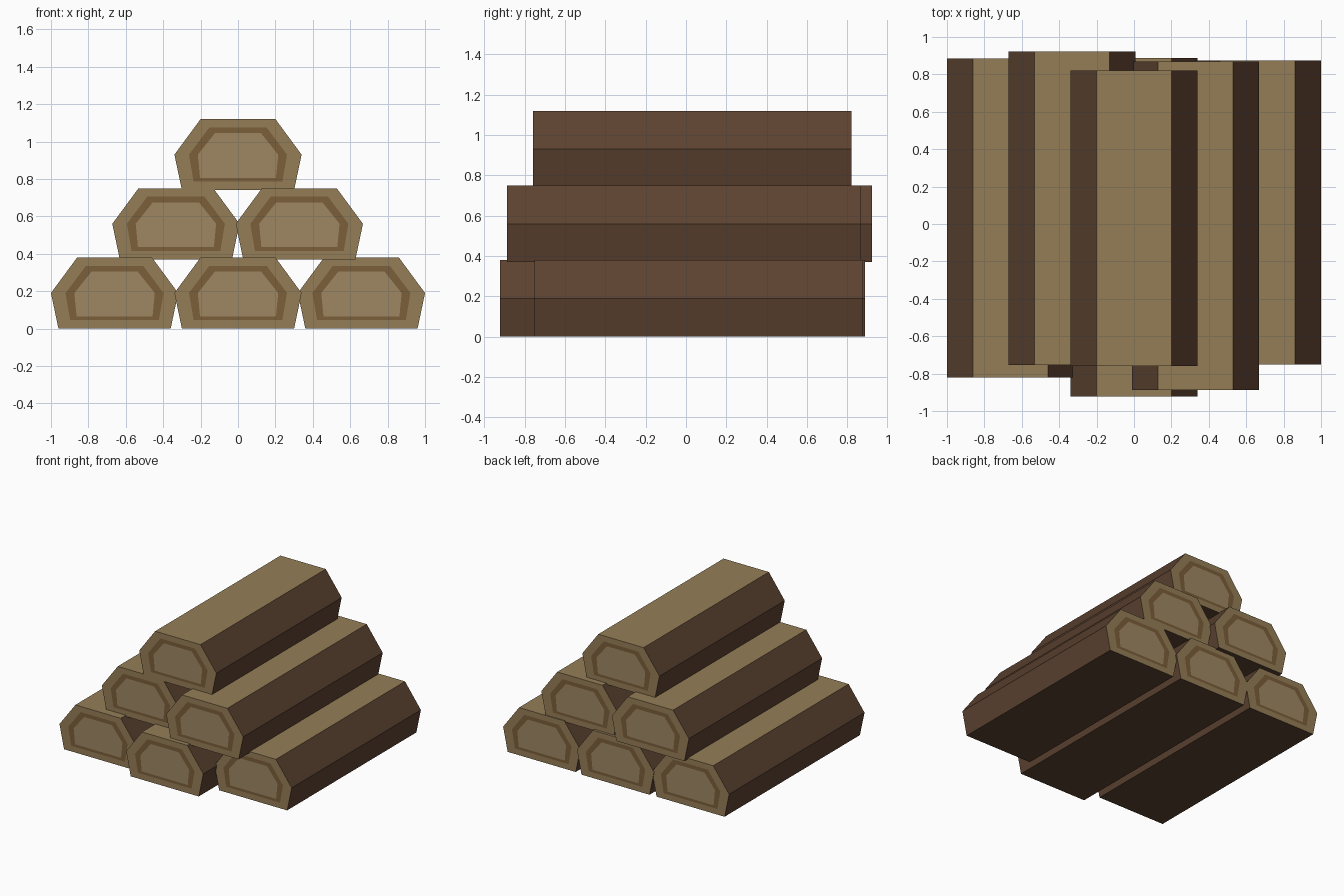
import bpy, bmesh

if "Cube" in bpy.data.objects:
    bpy.data.objects.remove(bpy.data.objects["Cube"])


def material(name, rgb):
    m = bpy.data.materials.new(name)
    m.diffuse_color = (*rgb, 1)
    m.use_nodes = True
    m.node_tree.nodes["Principled BSDF"].inputs["Base Color"].default_value = m.diffuse_color
    return m


MATS = [material("bark", (0.107, 0.055, 0.030)),
        material("cut_wood", (0.300, 0.208, 0.095)),
        material("growth_ring", (0.200, 0.112, 0.042)),
        material("heartwood", (0.345, 0.243, 0.125))]
BARK, CUT, RING, HEART = range(4)


def profile(bottom, middle, top, z0, z1, zm=0.19):
    """Six-sided log outline, counter-clockwise seen from the front."""
    return [(-bottom, z0), (bottom, z0), (middle, zm),
            (top, z1), (-top, z1), (-middle, zm)]


# outer edge, ring outer edge, ring inner edge
LOOPS = [profile(0.30, 0.34, 0.20, 0.0, 0.38),
         profile(0.237, 0.262, 0.153, 0.045, 0.335),
         profile(0.203, 0.215, 0.123, 0.065, 0.305)]


def log(name, x, z, y0, y1):
    bm = bmesh.new()
    ends = [[[bm.verts.new((px, y, pz)) for px, pz in loop] for loop in LOOPS]
            for y in (y0, y1)]

    def face(verts, mat):
        bm.faces.new(verts).material_index = mat

    # long sides: hewn top, bark elsewhere
    for i in range(6):
        j = (i + 1) % 6
        a, b = ends[0][0], ends[1][0]
        face((a[i], b[i], b[j], a[j]), CUT if i == 3 else BARK)
        # concentric bands on both ends
        for loops in ends:
            for k, mat in enumerate((CUT, RING)):
                o, n = loops[k], loops[k + 1]
                face((o[i], o[j], n[j], n[i]), mat)
    for loops in ends:
        face(loops[2], HEART)
    bmesh.ops.recalc_face_normals(bm, faces=bm.faces[:])

    mesh = bpy.data.meshes.new(name)
    bm.to_mesh(mesh)
    bm.free()
    for m in MATS:
        mesh.materials.append(m)
    ob = bpy.data.objects.new(name, mesh)
    ob.location = (x, 0, z)
    bpy.context.collection.objects.link(ob)


# stacked logs: name, x, base height, front end, back end
for args in (("log_bottom_left", -0.66, 0.0, -0.82, 0.885),
             ("log_bottom_middle", 0.0, 0.0, -0.923, 0.888),
             ("log_bottom_right", 0.66, 0.0, -0.752, 0.875),
             ("log_middle_left", -0.332, 0.37, -0.755, 0.923),
             ("log_middle_right", 0.328, 0.37, -0.888, 0.868),
             ("log_top", 0.0, 0.74, -0.758, 0.82)):
    log(*args)
